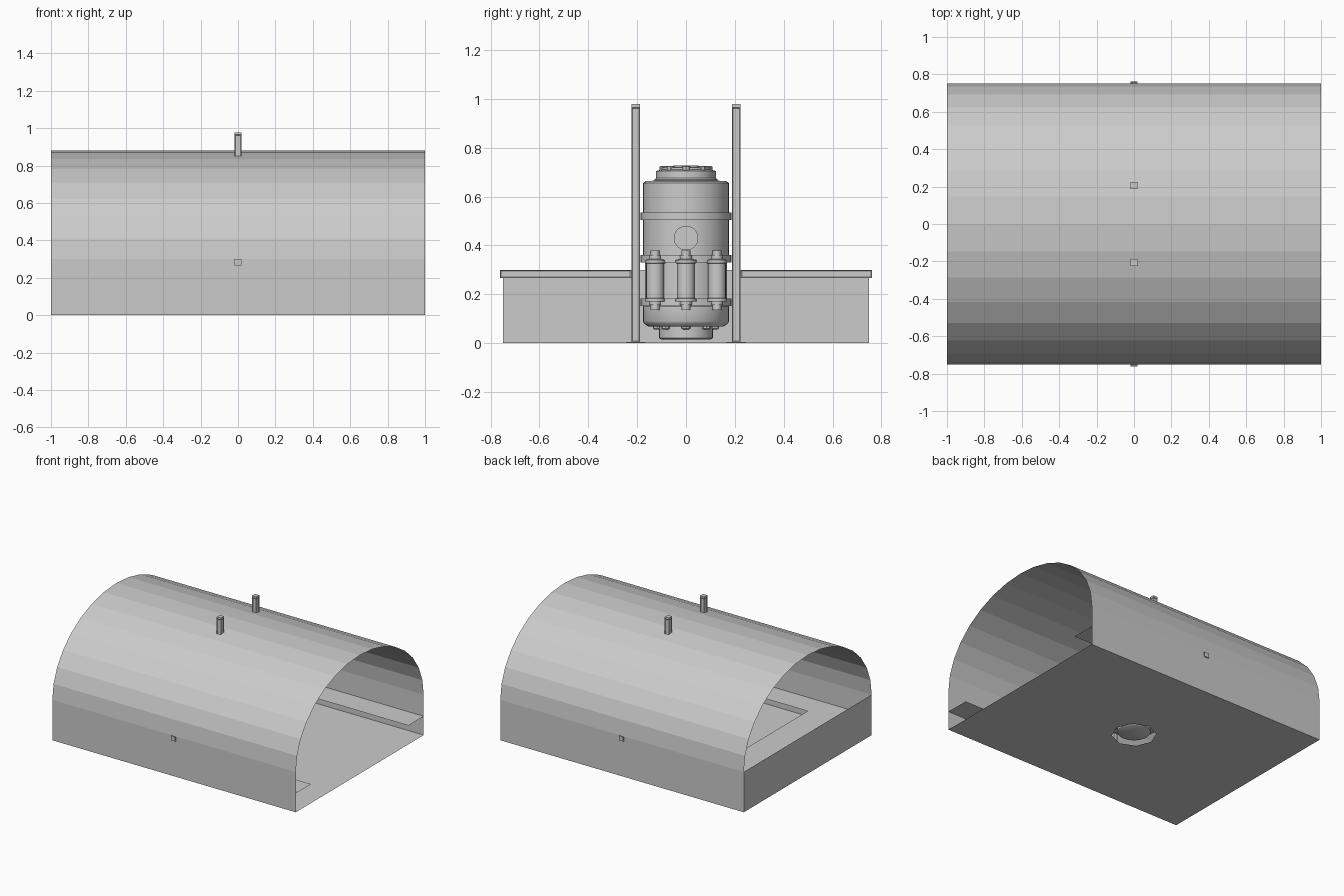
import bpy, bmesh, math
from mathutils import Matrix, Vector

if "Cube" in bpy.data.objects:
    bpy.data.objects.remove(bpy.data.objects["Cube"])


def finish(bm, name, smooth=False):
    me = bpy.data.meshes.new(name)
    bm.to_mesh(me)
    bm.free()
    ob = bpy.data.objects.new(name, me)
    bpy.context.collection.objects.link(ob)
    if smooth:
        bpy.ops.object.select_all(action='DESELECT')
        bpy.context.view_layer.objects.active = ob
        ob.select_set(True)
        bpy.ops.object.shade_smooth_by_angle(angle=math.radians(35))
    return ob


def sheet(name, polys):
    """Thin surface from a few polygons."""
    bm = bmesh.new()
    for p in polys:
        bm.faces.new([bm.verts.new(c) for c in p])
    bmesh.ops.remove_doubles(bm, verts=bm.verts, dist=1e-5)
    return finish(bm, name)


def lathe(name, profile, loc=(0, 0, 0), n=32, rot=None):
    """Turned solid from (radius, height) pairs, capped at both ends."""
    bm = bmesh.new()
    rings = [[bm.verts.new((r * math.cos(2 * math.pi * i / n), r * math.sin(2 * math.pi * i / n), z))
              for i in range(n)] for r, z in profile]
    for a, b in zip(rings, rings[1:]):
        for i in range(n):
            j = (i + 1) % n
            bm.faces.new((a[i], a[j], b[j], b[i]))
    bm.faces.new(rings[0][::-1])
    bm.faces.new(rings[-1])
    if rot:
        bmesh.ops.transform(bm, matrix=rot, verts=bm.verts)
    bmesh.ops.translate(bm, vec=Vector(loc), verts=bm.verts)
    return finish(bm, name, n > 8)


def box(name, lo, hi, groove=False):
    lo, hi = Vector(lo), Vector(hi)
    bm = bmesh.new()
    size = hi - lo
    bmesh.ops.create_cube(bm, size=1, matrix=Matrix.Translation((lo + hi) / 2) @ Matrix.Diagonal((*size, 1)))
    if groove:
        axis = max(range(3), key=lambda i: size[i])
        sides = [f for f in bm.faces if abs(f.normal[axis]) < 0.5]
        bmesh.ops.inset_individual(bm, faces=sides, thickness=0.007, depth=-0.004)
    return finish(bm, name)


# Vaulted roof: elliptical arch in 16 flat strips
N = 16
arc = [(0.75 * math.cos(math.pi * i / N), 0.3 + 0.58 * math.sin(math.pi * i / N)) for i in range(N + 1)]
sheet("vaulted_roof", [[(1, *a), (1, *b), (-1, *b), (-1, *a)] for a, b in zip(arc, arc[1:])])

# Low side walls and the closed end
for s, side in ((-1, "front"), (1, "back")):
    y = 0.75 * s
    sheet(side + "_wall", [[(-1, y, 0), (1, y, 0), (1, y, 0.3), (-1, y, 0.3)][::-s]])
sheet("end_wall", [[(-1, 0.75, 0), (-1, -0.75, 0), (-1, -0.75, 0.3), (-1, 0.75, 0.3)]])

# Floor with an eight-sided opening
outer = [(1, 0), (1, .75), (0, .75), (-1, .75), (-1, 0), (-1, -.75), (0, -.75), (1, -.75)]
hole = [(0.15 * math.cos(i * math.pi / 4), 0.15 * math.sin(i * math.pi / 4)) for i in range(8)]
sheet("floor", [[(*hole[i], 0), (*outer[i], 0), (*outer[(i + 1) % 8], 0), (*hole[(i + 1) % 8], 0)]
                for i in range(8)])

# U-shaped inner ledge
L = 0.14
sheet("ledge", [[(-1, -.75, L), (-.6, -.75, L), (-.6, .75, L), (-1, .75, L)],
                [(-.6, -.75, L), (1, -.75, L), (1, -.57, L), (-.6, -.57, L)],
                [(-.6, .57, L), (1, .57, L), (1, .75, L), (-.6, .75, L)]])

# Grooved posts, cross beams and feet
W = 0.018
for s, side in ((-1, "front"), (1, "back")):
    c = 0.206 * s
    box(side + "_post", (-W, c - W, 0.004), (W, c + W, 0.965), True)
    box(side + "_post_cap", (-W, c - W, 0.965), (W, c + W, 0.978))
    box(side + "_foot", (-0.04, c - 0.04, 0), (0.04, c + 0.04, 0.004))
    ys = sorted((0.224 * s, 0.762 * s))
    box(side + "_beam", (-W, ys[0], 0.266), (W, ys[1], 0.3), True)

# Central machine: turned body with stepped base and lid
lathe("machine_base", [(0.10, 0.014), (0.11, 0.02), (0.11, 0.075)])
lathe("machine_body", [(0.155, 0.068), (0.172, 0.08), (0.177, 0.09), (0.177, 0.15), (0.168, 0.16),
                       (0.168, 0.33), (0.177, 0.34), (0.177, 0.655), (0.165, 0.663), (0.13, 0.665)])
lathe("machine_lid", [(0.13, 0.66), (0.13, 0.67), (0.122, 0.675), (0.122, 0.705), (0.10, 0.71),
                      (0.10, 0.718), (0.06, 0.722), (0.05, 0.727)])
for i, (a, b) in enumerate(((0.152, 0.182), (0.33, 0.36), (0.503, 0.535))):
    lathe("clamp_band_%d" % i, [(0.178, a), (0.187, a), (0.187, b), (0.178, b)])

# Bolts around lid and base
for i in range(8):
    a = i * math.pi / 4
    x, y = math.cos(a), math.sin(a)
    lathe("lid_bolt_%d" % i, [(0.018, 0.70), (0.018, 0.722), (0.012, 0.725)], (0.09 * x, 0.09 * y, 0), 8)
    lathe("base_bolt_%d" % i, [(0.012, 0.056), (0.018, 0.06), (0.018, 0.08)], (0.118 * x, 0.118 * y, 0), 8)

# Round port on the open side
lathe("round_port", [(0.05, 0.15), (0.05, 0.184)], (0, 0, 0.43), 32, Matrix.Rotation(math.pi / 2, 4, 'Y'))

# Three canisters on the open side
can = [(0.018, 0.135), (0.018, 0.155), (0.024, 0.155), (0.024, 0.17), (0.042, 0.17), (0.042, 0.182),
       (0.037, 0.184), (0.037, 0.325), (0.042, 0.327), (0.042, 0.34), (0.024, 0.345), (0.024, 0.36),
       (0.018, 0.36), (0.018, 0.378)]
for i in (-1, 0, 1):
    a = math.radians(40 * i)
    lathe("canister_%d" % (i + 1), can, (0.197 * math.cos(a), 0.197 * math.sin(a), 0), 16)
